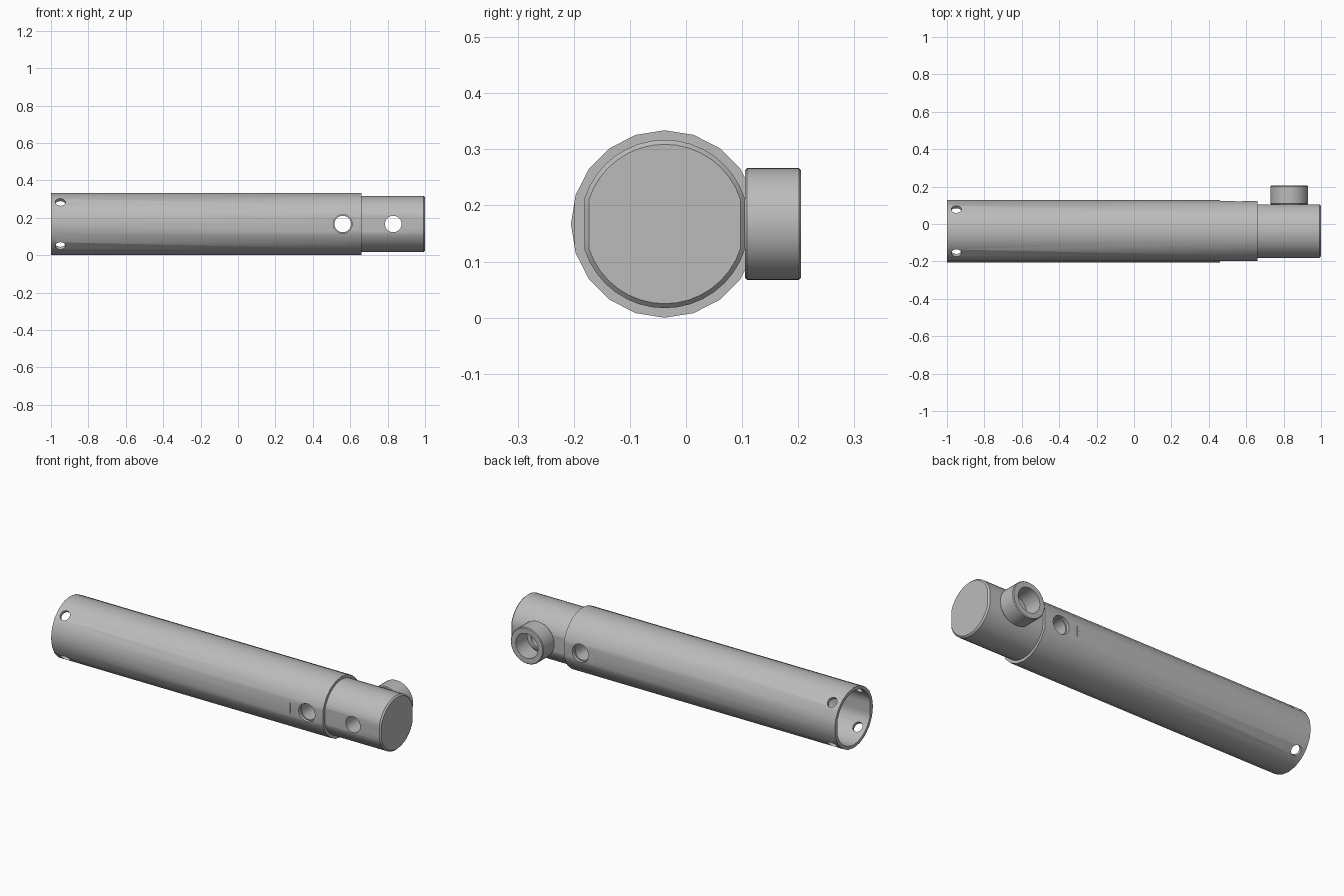
import bpy, bmesh
from math import pi, cos, sin, radians
from mathutils import Matrix, Vector

cube = bpy.data.objects.get("Cube")
if cube:
    bpy.data.objects.remove(cube, do_unlink=True)

AXIS_Y, AXIS_Z = -0.038, 0.167      # long axis of the tube
TUBE_R, ROD_R, FLAT = 0.167, 0.15, 0.143

steel = bpy.data.materials.new("grey_steel")
steel.use_nodes = True
steel.diffuse_color = (0.5, 0.5, 0.5, 1)
steel.node_tree.nodes["Principled BSDF"].inputs["Base Color"].default_value = (0.5, 0.5, 0.5, 1)


def lathe(name, profile, origin, direction, sides, clamp=None):
    """Spin (distance, radius) pairs about a direction; clamp limits y to make side flats."""
    rot = Vector((1, 0, 0)).rotation_difference(Vector(direction)).to_matrix().to_4x4()
    bm = bmesh.new()
    rings = []
    for d, r in profile:
        limit = clamp - (ROD_R - r) if clamp else r
        ring = []
        for i in range(sides):
            a = 2 * pi * i / sides
            y = max(-limit, min(limit, r * cos(a)))
            ring.append(bm.verts.new((d, y, r * sin(a))))
        rings.append(ring)
    for a, b in zip(rings, rings[1:]):
        for i in range(sides):
            j = (i + 1) % sides
            bm.faces.new((a[i], a[j], b[j], b[i]))
    bm.faces.new(rings[0])
    bm.faces.new(rings[-1])
    bmesh.ops.dissolve_limit(bm, angle_limit=0.001, verts=bm.verts, edges=bm.edges)
    bmesh.ops.recalc_face_normals(bm, faces=bm.faces)
    bm.transform(Matrix.Translation(origin) @ rot)
    return add_object(name, bm)


def add_object(name, bm):
    mesh = bpy.data.meshes.new(name)
    bm.to_mesh(mesh)
    bm.free()
    mesh.materials.append(steel)
    obj = bpy.data.objects.new(name, mesh)
    bpy.context.collection.objects.link(obj)
    return obj


def cross_hole(x, radius, angle=0):
    """Cutter for a pin hole straight across the axis."""
    d = Vector((0, cos(angle), sin(angle)))
    start = Vector((x, AXIS_Y, AXIS_Z)) - d * 0.3
    return lathe("hole_cutter", [(0, radius), (0.6, radius)], start, d, 32)


def side_flat(side):
    """Cutter that planes a shallow flat beside the pin hole."""
    bm = bmesh.new()
    place = Matrix.Translation((0.66, AXIS_Y + side * 0.211, AXIS_Z))
    bmesh.ops.create_cube(bm, size=1, matrix=place @ Matrix.Diagonal((0.4, 0.1, 0.4, 1)))
    return add_object("flat_cutter", bm)


def finish(obj, cutters):
    """Cut the holes, remove the cutters and smooth the round faces."""
    bpy.ops.object.select_all(action='DESELECT')
    bpy.context.view_layer.objects.active = obj
    obj.select_set(True)
    for c in cutters:
        mod = obj.modifiers.new("cut", 'BOOLEAN')
        mod.operation, mod.solver, mod.object = 'DIFFERENCE', 'EXACT', c
        bpy.ops.object.modifier_apply(modifier=mod.name)
        bpy.data.objects.remove(c, do_unlink=True)
    bpy.ops.object.shade_smooth_by_angle(angle=radians(25))


centre = (0, AXIS_Y, AXIS_Z)
along = (1, 0, 0)

# Outer tube: flat-sided bore, pin hole and four small holes near the open end
tube = lathe("outer_tube", [(-1, TUBE_R), (0.66, TUBE_R)], centre, along, 20)
bore = lathe("bore_cutter", [(-1.1, 0.148), (0.8, 0.148)], centre, along, 40, FLAT)
finish(tube, [bore, side_flat(1), side_flat(-1), cross_hole(0.56, 0.05),
              cross_hole(-0.95, 0.027, pi / 4), cross_hole(-0.95, 0.027, -pi / 4)])

# Inner rod: flat-sided, chamfered end, two pin holes
rod = lathe("inner_rod", [(0.4, ROD_R), (0.992, ROD_R), (1, ROD_R - 0.008)],
            centre, along, 40, FLAT)
finish(rod, [cross_hole(0.56, 0.044), cross_hole(0.83, 0.044)])

# Collar standing on the back of the rod
collar = lathe("pin_collar", [(0, 0.096), (0.004, 0.1), (0.096, 0.1), (0.1, 0.096)],
               (0.83, 0.105, AXIS_Z), (0, 1, 0), 40)
finish(collar, [cross_hole(0.83, 0.068)])
